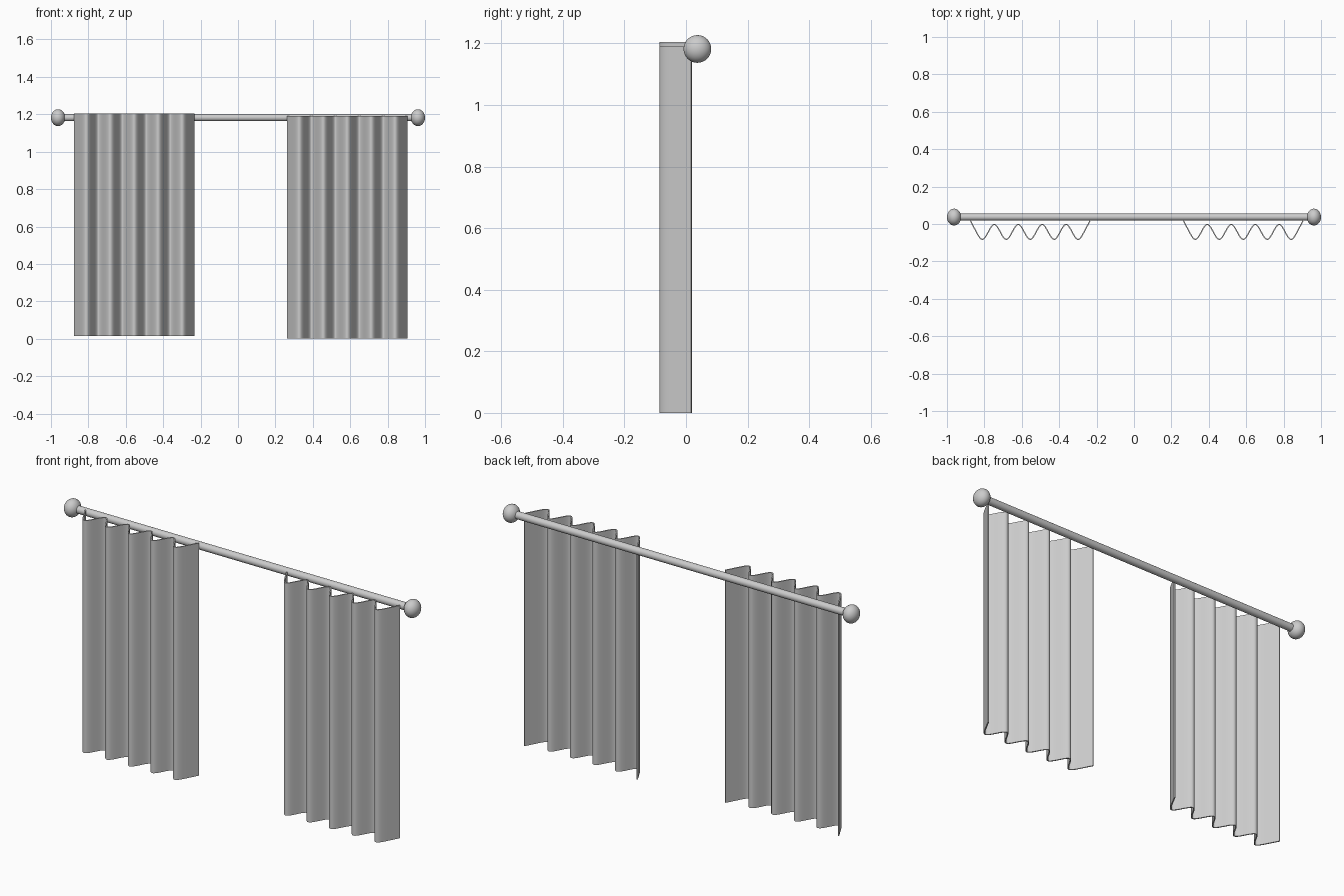
import bpy, bmesh, math

if "Cube" in bpy.data.objects:
    bpy.data.objects.remove(bpy.data.objects["Cube"])

ROD_Y, ROD_Z = 0.037, 1.182


def smooth(obj, angle=40):
    bpy.ops.object.select_all(action='DESELECT')
    obj.select_set(True)
    bpy.context.view_layer.objects.active = obj
    bpy.ops.object.shade_smooth_by_angle(angle=math.radians(angle))


def pleat_profile(x0, x1, pleats=5, mid=-0.0425, amp=0.06, steps=6):
    """Wavy plan outline: a cubic B-spline through crest/middle/trough points."""
    n = pleats * 4
    ctrl = [amp * math.cos(i * math.pi / 2) for i in range(n + 1)]
    # phantom end points keep the free edges kicked back towards the rod
    ctrl = [2 * ctrl[0] - ctrl[1]] + ctrl + [2 * ctrl[-1] - ctrl[-2]]
    pts = []
    for i in range(n * steps + 1):
        k = min(i // steps, n - 1)
        t = i / steps - k
        a, b, c = ctrl[k:k + 3]
        d = ctrl[k + 3] if k + 3 < len(ctrl) else 0
        y = ((1 - t)**3 * a + (3*t**3 - 6*t**2 + 4) * b
             + (-3*t**3 + 3*t**2 + 3*t + 1) * c + t**3 * d) / 6
        pts.append((x0 + (x1 - x0) * i / (n * steps), mid + y))
    return pts


def curtain(name, x0, x1, z0, z1):
    bm = bmesh.new()
    rows = [[bm.verts.new((x, y, z)) for x, y in pleat_profile(x0, x1)]
            for z in (z0, z1)]
    for i in range(len(rows[0]) - 1):
        bm.faces.new((rows[0][i], rows[0][i + 1], rows[1][i + 1], rows[1][i]))
    mesh = bpy.data.meshes.new(name)
    bm.to_mesh(mesh)
    bm.free()
    obj = bpy.data.objects.new(name, mesh)
    bpy.context.collection.objects.link(obj)
    smooth(obj)
    # cloth thickness
    mod = obj.modifiers.new("thickness", 'SOLIDIFY')
    mod.thickness = 0.006
    mod.offset = 0
    bpy.ops.object.modifier_apply(modifier=mod.name)
    smooth(obj)


# pleated curtains, the left one hung slightly higher
curtain("left_curtain", -0.875, -0.235, 0.015, 1.205)
curtain("right_curtain", 0.264, 0.904, 0.0, 1.19)

# rod
bpy.ops.mesh.primitive_cylinder_add(vertices=32, radius=0.019, depth=1.92,
                                    location=(0, ROD_Y, ROD_Z),
                                    rotation=(0, math.pi / 2, 0))
rod = bpy.context.object
rod.name = "curtain_rod"
smooth(rod)

# slightly flattened finials on the rod ends
for side, name in ((-1, "left_finial"), (1, "right_finial")):
    bpy.ops.mesh.primitive_uv_sphere_add(segments=32, ring_count=16, radius=0.045,
                                         location=(side * 0.962, ROD_Y, ROD_Z),
                                         rotation=(0, math.pi / 2, 0))
    ball = bpy.context.object
    ball.name = name
    ball.scale = (1, 1, 0.845)
    smooth(ball)
